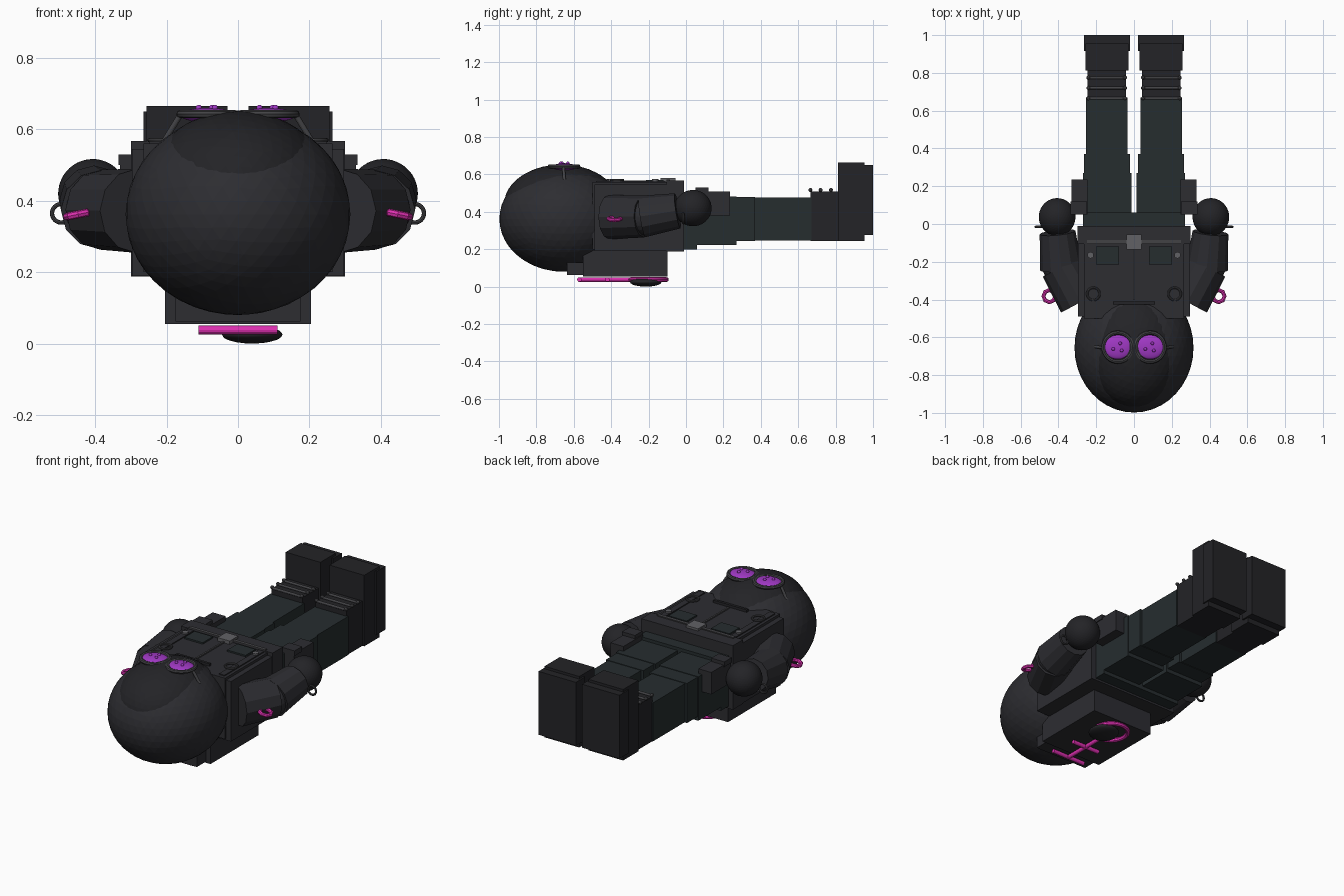
import bpy, math
from mathutils import Vector

if "Cube" in bpy.data.objects:
    bpy.data.objects.remove(bpy.data.objects["Cube"])


def mat(name, rgb):
    m = bpy.data.materials.new(name)
    m.diffuse_color = (*rgb, 1)
    m.use_nodes = True
    m.node_tree.nodes["Principled BSDF"].inputs["Base Color"].default_value = m.diffuse_color
    return m


BLACK = mat("black", (.017, .017, .020))
CLOTH = mat("charcoal", (.026, .026, .031))
GREEN = mat("dark_green", (.019, .026, .028))
METAL = mat("metal", (.055, .055, .06))
STEEL = mat("steel", (.12, .12, .13))
PINK = mat("pink", (.75, .03, .45))
PURPLE = mat("purple", (.35, .04, .55))


def finish(name, m, smooth=False):
    o = bpy.context.object
    o.name = name
    o.data.materials.append(m)
    if smooth:
        bpy.ops.object.shade_smooth_by_angle()
    return o


def box(name, x, y, z, m):
    """Box from (min, max) ranges."""
    lo, hi = Vector((x[0], y[0], z[0])), Vector((x[1], y[1], z[1]))
    bpy.ops.mesh.primitive_cube_add(size=1, location=(lo + hi) / 2)
    o = finish(name, m)
    o.scale = [abs(v) for v in hi - lo]
    return o


def pair(name, x, y, z, m):
    """Box on both sides of the body."""
    for s in (-1, 1):
        box(name, (s * x[0], s * x[1]), y, z, m)


def ball(name, c, r, m, sub=3, smooth=False):
    bpy.ops.mesh.primitive_ico_sphere_add(subdivisions=sub, radius=1, location=c)
    o = finish(name, m, smooth)
    o.scale = r
    return o


def rod(name, a, b, r1, r2, m, sides=12):
    a, b = Vector(a), Vector(b)
    bpy.ops.mesh.primitive_cone_add(vertices=sides, radius1=r1, radius2=r2,
                                    depth=(b - a).length, location=(a + b) / 2,
                                    rotation=(b - a).to_track_quat('Z', 'Y').to_euler())
    return finish(name, m, sides > 14)


def ring(name, c, R, r, m, rot=(0, 0, 0), seg=24):
    bpy.ops.mesh.primitive_torus_add(location=c, rotation=rot, major_radius=R, minor_radius=r,
                                     major_segments=seg, minor_segments=8)
    return finish(name, m, True)


# Head, face mask and goggles
ball("head", (0, -.655, .362), (.315, .343, .282), CLOTH, 4)
ball("face_mask", (0, -.665, .44), (.258, .308, .213), BLACK, 4)
box("mask_vent", (-.11, .11), (-.425, -.41), (.53, .575), BLACK)
for s in (-1, 1):
    x = s * .085
    ball("goggle_lens", (x, -.652, .64), (.077, .064, .02), PURPLE, 4, True)
    ring("goggle_rim", (x, -.652, .643), .077, .011, METAL, seg=32)
    rod("goggle_strap", (s * .165, -.655, .635), (s * .205, -.65, .57), .008, .008, METAL)
    for dx, dy in ((-.025, -.012), (.012, .018), (.02, -.02)):
        ball("lens_bead", (x + dx, -.65 + dy, .66), (.009,) * 3, PURPLE, 2, True)

# Torso and belt
box("torso", (-.265, .265), (-.5, -.05), (.2, .56), CLOTH)
box("jacket_side", (-.297, .297), (-.49, -.03), (.19, .545), CLOTH)
box("belt", (-.3, .3), (-.105, -.01), (.188, .567), CLOTH)
box("belt_band", (-.25, .25), (-.105, -.085), (.56, .573), METAL)
box("belt_buckle", (-.04, .04), (-.135, -.055), (.56, .58), STEEL)
box("zipper", (-.005, .005), (-.4, -.13), (.555, .568), METAL)
box("pelvis", (-.27, .27), (-.04, .06), (.2, .5), GREEN)
pair("chest_pocket", (.08, .2), (-.215, -.12), (.55, .569), GREEN)
pair("harness_strap", (.212, .248), (-.48, -.11), (.54, .566), CLOTH)
for s in (-1, 1):
    rod("strap_button", (s * .23, -.165, .55), (s * .23, -.165, .575), .017, .017, STEEL)
    ring("strap_ring", (s * .215, -.37, .57), .033, .006, METAL)

# Backpack with emblem
box("backpack", (-.205, .205), (-.55, -.1), (.055, .24), CLOTH)
box("backpack_flap", (-.175, .175), (-.635, -.5), (.062, .13), CLOTH)
ring("emblem_ring", (0, -.2, .038), .095, .013, PINK, seg=32)
rod("emblem_stem", (0, -.575, .038), (0, -.295, .038), .012, .012, PINK)
rod("emblem_cross", (-.09, -.42, .038), (.09, -.42, .038), .012, .012, PINK)
rod("emblem_foot", (-.11, -.57, .038), (.11, -.57, .038), .012, .012, PINK)
ball("emblem_disc", (.04, -.215, .025), (.085, .085, .025), BLACK, 3, True)

# Legs, holsters and boots
pair("thigh", (.012, .27), (0, .27), (.222, .482), GREEN)
pair("knee", (.02, .265), (.2, .37), (.245, .479), GREEN)
pair("shin", (.035, .253), (.27, .67), (.248, .476), GREEN)
pair("holster", (.245, .33), (.05, .235), (.38, .51), CLOTH)
pair("holster_flap", (.25, .335), (.05, .12), (.5, .53), CLOTH)
pair("boot_shaft", (.042, .245), (.665, .83), (.245, .51), BLACK)
pair("boot_foot", (.03, .257), (.813, .955), (.245, .665), BLACK)
pair("boot_sole", (.02, .265), (.915, 1), (.275, .65), BLACK)
for s in (-1, 1):
    for y in (.665, .72, .775):
        rod("boot_lace", (s * .045, y, .514), (s * .245, y, .514), .007, .007, METAL)
        for x in (.048, .242):
            ball("lace_stud", (s * x, y, .517), (.011,) * 3, METAL, 2)

# Arms, hands, wrist ring and cuff link
for s in (-1, 1):
    rod("upper_arm", (s * .283, -.412, .372), (s * .385, -.225, .375), .118, .112, CLOTH)
    ball("elbow", (s * .385, -.225, .375), (.1,) * 3, CLOTH, 3)
    rod("forearm", (s * .385, -.235, .375), (s * .405, -.045, .405), .112, .095, CLOTH)
    ball("hand", (s * .407, .037, .42), (.097, .1, .097), BLACK, 4)
    ring("wrist_ring", (s * .495, -.015, .365), .026, .006, METAL, (math.pi / 2, 0, 0))
    ring("arm_link", (s * .448, -.382, .362), .032, .011, PINK, (0, s * .2, 0), 8)
